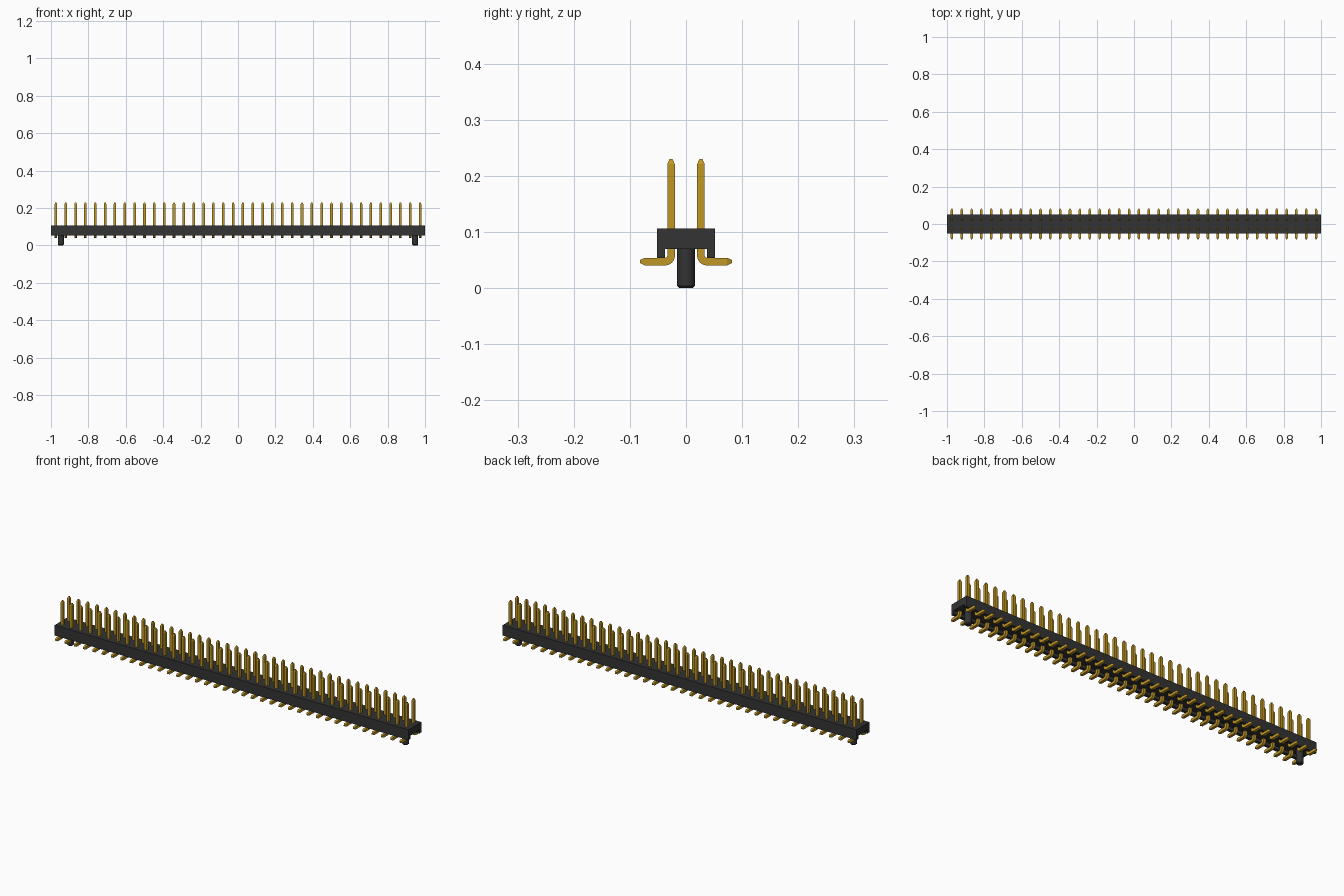
import bpy, bmesh, math
from mathutils import Vector

COUNT = 38
PITCH = 2 / COUNT
ROW_Y = 0.0266
HALF = 0.0068        # half the pin thickness
FOOT_Z = 0.0475      # centre height of the feet
BEND = 0.0105        # bend radius of the pin centre line

cube = bpy.data.objects.get("Cube")
if cube:
    bpy.data.objects.remove(cube)


def material(name, rgb):
    mat = bpy.data.materials.new(name)
    mat.use_nodes = True
    mat.diffuse_color = (*rgb, 1)
    bsdf = next(n for n in mat.node_tree.nodes if n.type == 'BSDF_PRINCIPLED')
    bsdf.inputs["Base Color"].default_value = (*rgb, 1)
    return mat


black = material("black plastic", (0.033, 0.033, 0.033))
gold = material("gold metal", (0.53, 0.31, 0.018))


def add_object(name, bm, mat):
    bmesh.ops.recalc_face_normals(bm, faces=bm.faces)
    mesh = bpy.data.meshes.new(name)
    bm.to_mesh(mesh)
    bm.free()
    mesh.materials.append(mat)
    obj = bpy.data.objects.new(name, mesh)
    bpy.context.collection.objects.link(obj)
    return obj


def loft(bm, rings):
    """Skin a list of equal-length point rings and cap both ends."""
    loops = [[bm.verts.new(p) for p in ring] for ring in rings]
    n = len(loops[0])
    for a, b in zip(loops, loops[1:]):
        for i in range(n):
            j = (i + 1) % n
            bm.faces.new((a[i], a[j], b[j], b[i]))
    bm.faces.new(loops[0])
    bm.faces.new(loops[-1])


# Housing: a channel profile extruded along the full length
half_profile = [(0.052, 0.1065), (0.052, 0.0535), (0.037, 0.0535), (0.037, 0.07)]
profile = half_profile + [(-y, z) for y, z in reversed(half_profile)]
bm = bmesh.new()
loft(bm, [[(x, y, z) for y, z in profile] for x in (-1, 1)])
add_object("housing", bm, black)

# Locating pegs: chamfered cylinders under each end
for side, x in (("left", 1), ("right", -1)):
    bm = bmesh.new()
    cx = x * (1 - PITCH)
    loft(bm, [[(cx + r * math.cos(a), r * math.sin(a), z)
               for a in (math.tau * i / 32 for i in range(32))]
              for z, r in ((0, 0.012), (0.004, 0.016), (0.072, 0.016))])
    peg = add_object(side + "_locating_peg", bm, black)
    bpy.context.view_layer.objects.active = peg
    peg.select_set(True)
    bpy.ops.object.shade_smooth_by_angle(angle=math.radians(30))
    peg.select_set(False)

# Pin path: (y, z, direction angle, scale), from the top tip down to the foot tip
path = [(ROW_Y, 0.2305, 0, 0.4), (ROW_Y, 0.221, 0, 1)]
for i in range(7):
    a = math.pi / 2 * i / 6
    path.append((ROW_Y + BEND * (1 - math.cos(a)),
                 FOOT_Z + BEND * (1 - math.sin(a)), a, 1))
path += [(0.0735, FOOT_Z, math.pi / 2, 1), (0.082, FOOT_Z, math.pi / 2, 0.4)]

rings = []
for y, z, a, s in path:
    across = Vector((0, math.cos(a), math.sin(a))) * HALF * s
    wide = Vector((HALF * s, 0, 0))
    centre = Vector((-1 + PITCH / 2, y, z))
    rings.append([centre + u * wide + v * across
                  for u, v in ((-1, -1), (1, -1), (1, 1), (-1, 1))])

# Pins: one bent square pin, repeated along the row and mirrored to the other
bm = bmesh.new()
loft(bm, rings)
pins = add_object("contact_pins", bm, gold)
row = pins.modifiers.new("row", 'ARRAY')
row.count = COUNT
row.use_relative_offset = False
row.use_constant_offset = True
row.constant_offset_displace = (PITCH, 0, 0)
mirror = pins.modifiers.new("second row", 'MIRROR')
mirror.use_axis = (False, True, False)
mirror.use_mirror_merge = False
